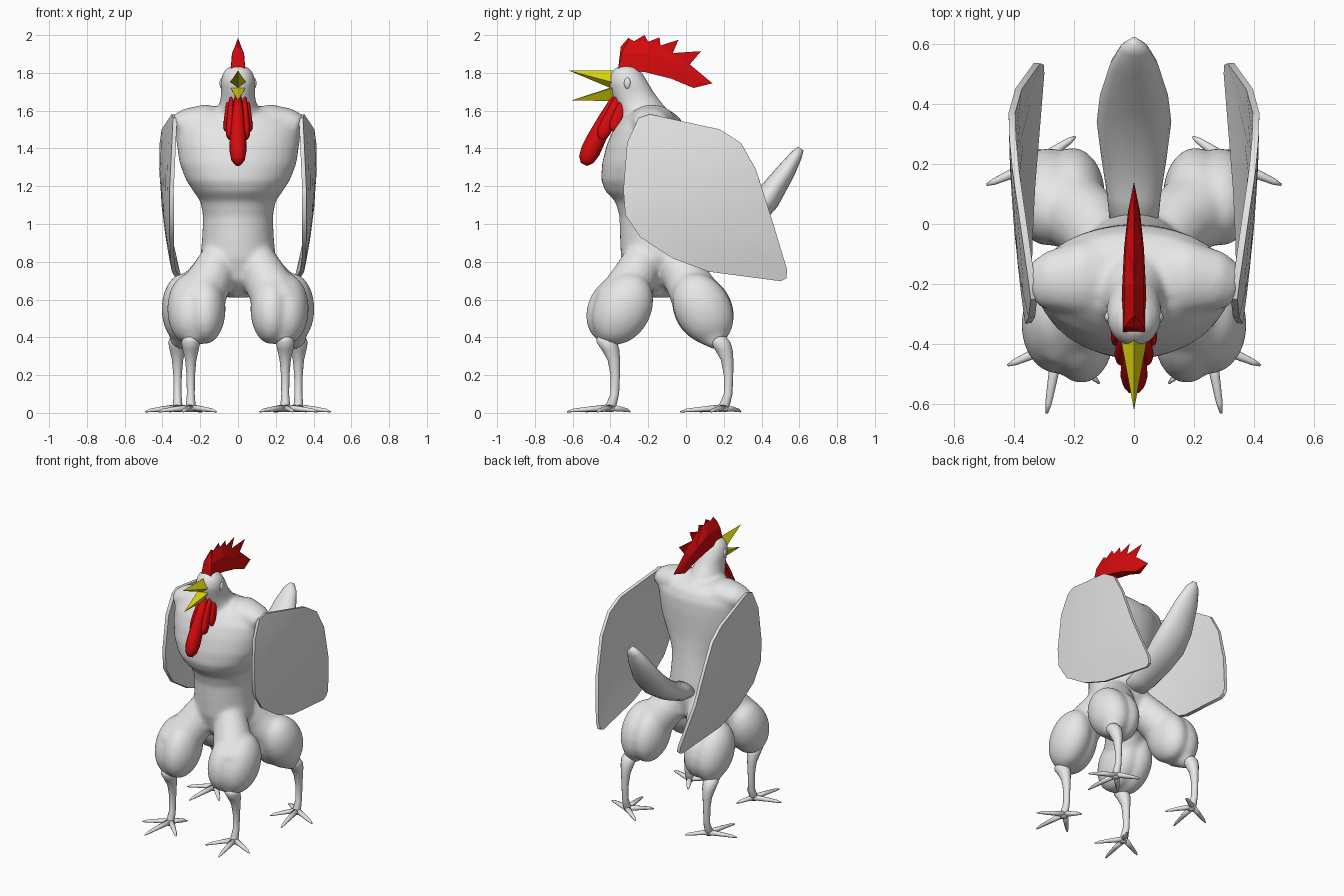
import bpy, bmesh, math
from mathutils import Vector, Matrix

if "Cube" in bpy.data.objects:
    bpy.data.objects.remove(bpy.data.objects["Cube"])


def material(name, rgb):
    m = bpy.data.materials.new(name)
    m.use_nodes = True
    m.diffuse_color = (*rgb, 1)
    m.node_tree.nodes["Principled BSDF"].inputs["Base Color"].default_value = (*rgb, 1)
    return m


WHITE = material("pale grey", (0.8, 0.8, 0.8))
RED = material("comb red", (0.68, 0.003, 0.004))
YELLOW = material("beak yellow", (0.7, 0.65, 0.004))


def finish(name, bm, mat, smooth=True):
    bmesh.ops.recalc_face_normals(bm, faces=bm.faces)
    me = bpy.data.meshes.new(name)
    for f in bm.faces:
        f.smooth = smooth
    bm.to_mesh(me)
    bm.free()
    me.materials.append(mat)
    ob = bpy.data.objects.new(name, me)
    bpy.context.collection.objects.link(ob)
    return ob


def loft(bm, rings, sides=16, flat=False):
    """Skin elliptical rings given as (x, y, z, side radius, depth radius)."""
    pts = [Vector(r[:3]) for r in rings]
    loops = []
    for i, r in enumerate(rings):
        t = (pts[min(i + 1, len(pts) - 1)] - pts[max(i - 1, 0)]).normalized()
        if flat:
            t = Vector((0, 0, 1))
        u = Vector((1, 0, 0)) if abs(t.x) < 0.5 else Vector((0, 1, 0))
        u = (u - t * u.dot(t)).normalized()
        v = t.cross(u)
        angles = [2 * math.pi * k / sides for k in range(sides)]
        loops.append([bm.verts.new(pts[i] + u * r[3] * math.cos(a) + v * r[4] * math.sin(a))
                      for a in angles])
    for a, b in zip(loops, loops[1:]):
        for k in range(sides):
            n = (k + 1) % sides
            bm.faces.new((a[k], a[n], b[n], b[k]))
    bm.faces.new(loops[0][::-1])
    bm.faces.new(loops[-1])


def ball(bm, centre, radii, tilt=0):
    m = Matrix.Translation(centre) @ Matrix.Rotation(tilt, 4, 'X') @ Matrix.Diagonal((*radii, 1))
    bmesh.ops.create_uvsphere(bm, u_segments=24, v_segments=16, radius=1, matrix=m)


# Body: torso, neck, head, shoulders and thighs fused into one skin
body = bmesh.new()
torso = [(0.61, 0.06, -0.22, -0.08), (0.7, 0.14, -0.31, 0.02), (0.82, 0.2, -0.345, 0.04),
         (0.93, 0.19, -0.35, 0.035), (1.04, 0.185, -0.352, 0.02), (1.12, 0.2, -0.375, 0.01),
         (1.17, 0.235, -0.425, 0.005), (1.23, 0.275, -0.45, 0), (1.32, 0.31, -0.445, 0),
         (1.42, 0.325, -0.42, 0), (1.5, 0.33, -0.385, -0.005), (1.56, 0.3, -0.34, -0.03),
         (1.6, 0.22, -0.3, -0.08)]
loft(body, [(0, (f + b) / 2, z, w, (b - f) / 2) for z, w, f, b in torso], 32, True)
loft(body, [(0, -0.2, 1.48, 0.17, 0.16), (0, -0.215, 1.58, 0.125, 0.135),
            (0, -0.25, 1.64, 0.097, 0.125), (0, -0.28, 1.69, 0.09, 0.115),
            (0, -0.305, 1.75, 0.094, 0.105), (0, -0.315, 1.8, 0.082, 0.085),
            (0, -0.315, 1.835, 0.05, 0.05)], 20, True)
LEGS = {"front": (0.25, -0.385), "rear": (0.32, 0.215)}
for s in (1, -1):
    loft(body, [(s * 0.06, -0.18, 1.52, 0.14, 0.09), (s * 0.18, -0.18, 1.545, 0.125, 0.09),
                (s * 0.28, -0.19, 1.535, 0.1, 0.075), (s * 0.34, -0.21, 1.52, 0.07, 0.05)])
    for key, (x, y) in LEGS.items():
        d = 1 if key == "front" else -1
        cx, cy = (0.22, -0.35) if d == 1 else (0.25, 0.075)
        # two muscle bulbs leave a crease down the thigh
        ball(body, (s * (cx + 0.035), cy + 0.015, 0.55), (0.12, 0.15, 0.2), -d * 0.5)
        ball(body, (s * (cx - 0.045), cy - d * 0.015, 0.55), (0.11, 0.155, 0.195), -d * 0.5)
        loft(body, [(s * 0.08, -0.15 - d * 0.05, 0.86, 0.09, 0.1),
                    (s * 0.14, cy + d * 0.08, 0.72, 0.12, 0.12),
                    (s * cx, cy, 0.58, 0.14, 0.14),
                    (s * (x + cx) / 2, cy * 0.4 + y * 0.6 - 0.03, 0.43, 0.085, 0.1),
                    (s * x, y - 0.035, 0.37, 0.045, 0.05)])
ob = finish("body", body, WHITE)
mod = ob.modifiers.new("fuse", 'REMESH')
mod.mode = 'VOXEL'
mod.voxel_size = 0.013
mod.use_smooth_shade = True
mod = ob.modifiers.new("soften", 'SMOOTH')
mod.iterations = 12

# Shanks and clawed feet
TOES = {"front": [(0.04, -0.235), (0.17, -0.075), (-0.135, -0.135), (-0.06, 0.1)],
        "rear": [(0.04, -0.235), (0.17, -0.075), (-0.12, -0.13), (-0.125, 0.085)]}
for side, s in (("left", 1), ("right", -1)):
    for key, (x, y) in LEGS.items():
        bm = bmesh.new()
        shank = [(-0.045, 0.405, 0.04), (-0.035, 0.375, 0.055), (-0.015, 0.335, 0.047),
                 (0.003, 0.28, 0.033), (0.01, 0.2, 0.025), (0.008, 0.1, 0.023),
                 (-0.01, 0.045, 0.028), (-0.02, 0.006, 0.022)]
        loft(bm, [(s * x, y + o, z, r * 0.9, r) for o, z, r in shank], 12, True)
        for tx, ty in TOES[key]:
            path = [(0, 0.028, 0.022), (0.5, 0.02, 0.016), (0.85, 0.013, 0.011), (1, 0.006, 0.004)]
            loft(bm, [(s * (x + tx * k), y - 0.01 + ty * k, z, r, r * 0.85) for k, z, r in path], 8)
        finish(f"{side}_{key}_lower_leg", bm, WHITE)

# Wings: thin cupped plates, leaning inward towards the bottom
WING = [(-0.25, 1.56), (-0.19, 1.58), (0.18, 1.5), (0.29, 1.43), (0.37, 1.29), (0.45, 1.04),
        (0.535, 0.76), (0.53, 0.715), (0.5, 0.7), (0.12, 0.75), (-0.07, 0.82), (-0.24, 0.93),
        (-0.32, 1.05), (-0.33, 1.18), (-0.31, 1.43)]


def wing_point(y, z, s):
    u, w = y - 0.05, z - 1.15
    cup = 0.11 * u * u + 0.2 * w * w - 0.12 * u * w
    return (s * (0.39 + 0.06 * u + 0.047 * w - cup), y, z)


for side, s in (("left", 1), ("right", -1)):
    bm = bmesh.new()
    hub = bm.verts.new(wing_point(0.05, 1.15, s))
    rings = [[bm.verts.new(wing_point(0.05 + (y - 0.05) * k, 1.15 + (z - 1.15) * k, s)) for y, z in WING]
             for k in (0.25, 0.5, 0.75, 1)]
    for i in range(len(WING)):
        bm.faces.new((hub, rings[0][i - 1], rings[0][i]))
        for a, b in zip(rings, rings[1:]):
            bm.faces.new((a[i - 1], b[i - 1], b[i], a[i]))
    ob = finish(f"{side}_wing", bm, WHITE)
    mod = ob.modifiers.new("thickness", 'SOLIDIFY')
    mod.thickness = 0.022
    mod.offset = 0
    mod = ob.modifiers.new("crisp rim", 'EDGE_SPLIT')
    mod.split_angle = math.radians(40)

# Tail: one broad upswept feather
bm = bmesh.new()
tail = [(-0.05, 0.87, 0.075, 0.05), (0.1, 0.9, 0.09, 0.06), (0.23, 0.965, 0.11, 0.068),
        (0.34, 1.04, 0.124, 0.075), (0.43, 1.135, 0.113, 0.07), (0.53, 1.28, 0.08, 0.05),
        (0.585, 1.365, 0.047, 0.032), (0.607, 1.4, 0.012, 0.018)]
loft(bm, [(0, y, z, w, d) for y, z, w, d in tail], 16)
finish("tail", bm, WHITE)

# Eyes
for side, s in (("left", 1), ("right", -1)):
    bm = bmesh.new()
    ball(bm, (s * 0.084, -0.31, 1.745), (0.014, 0.018, 0.03))
    finish(f"{side}_eye", bm, WHITE)


# Open beak: two four-sided spikes
def spike(name, base, tip):
    bm = bmesh.new()
    ring = [bm.verts.new(p) for p in base]
    end = bm.verts.new(tip)
    bm.faces.new(ring)
    for a, b in zip(ring, ring[1:] + ring[:1]):
        bm.faces.new((a, b, end))
    finish(name, bm, YELLOW, False)


spike("upper_beak", [(0, -0.37, 1.812), (0.046, -0.37, 1.745), (0, -0.4, 1.72), (-0.046, -0.37, 1.745)],
      (0, -0.62, 1.812))
spike("lower_beak", [(0, -0.4, 1.722), (0.042, -0.37, 1.725), (0, -0.37, 1.65), (-0.042, -0.37, 1.725)],
      (0, -0.605, 1.655))

# Comb: wedge with a jagged ridge
RIDGE = [(-0.345, 1.94), (-0.305, 1.985), (-0.275, 1.968), (-0.22, 2.0), (-0.2, 1.965), (-0.14, 1.988),
         (-0.135, 1.945), (-0.04, 1.975), (-0.07, 1.905), (0.08, 1.915), (0.02, 1.845), (0.14, 1.745)]
FOOT = [(0.04, 1.72, 0.02), (-0.08, 1.77, 0.033), (-0.22, 1.805, 0.04), (-0.36, 1.815, 0.038)]
bm = bmesh.new()
ridge = [bm.verts.new((0, y, z)) for y, z in RIDGE]
feet = {s: [bm.verts.new((s * w, y, z)) for y, z, w in FOOT] for s in (1, -1)}
# a swollen line between foot and ridge
swell = {s: [bm.verts.new((s * w * 0.8, y + 0.02, z + h)) for (y, z, w), h in zip(FOOT, (0.03, 0.075, 0.1, 0.09))]
         for s in (1, -1)}
for s in (1, -1):
    bm.faces.new(ridge + swell[s])
    for i in range(3):
        bm.faces.new((swell[s][i], swell[s][i + 1], feet[s][i + 1], feet[s][i]))
    bm.faces.new((ridge[-1], swell[s][0], feet[s][0]))
    bm.faces.new((ridge[0], swell[s][-1], feet[s][-1]))
for i in range(3):
    bm.faces.new((feet[1][i], feet[1][i + 1], feet[-1][i + 1], feet[-1][i]))
bm.faces.new((feet[1][0], feet[-1][0], ridge[-1]))
bm.faces.new((feet[1][-1], feet[-1][-1], ridge[0]))
bm.normal_update()
bmesh.ops.triangulate(bm, faces=bm.faces, ngon_method='EAR_CLIP')
finish("comb", bm, RED, False)


# Wattles: long middle lobe and two short lobes on each side
def wattle(name, top, bottom, w, d):
    bm = bmesh.new()
    a, b = Vector(top), Vector(bottom)
    shape = [(0, 0.45), (0.3, 0.75), (0.6, 0.96), (0.8, 1), (0.93, 0.8), (1, 0.35)]
    loft(bm, [(*a.lerp(b, k), w * r, d * r) for k, r in shape], 12)
    finish(name, bm, RED)


wattle("middle_wattle", (0, -0.37, 1.67), (0, -0.54, 1.315), 0.045, 0.052)
for side, s in (("left", 1), ("right", -1)):
    wattle(f"{side}_front_wattle", (s * 0.035, -0.36, 1.67), (s * 0.045, -0.45, 1.45), 0.022, 0.036)
    wattle(f"{side}_rear_wattle", (s * 0.05, -0.325, 1.67), (s * 0.064, -0.385, 1.49), 0.016, 0.032)
